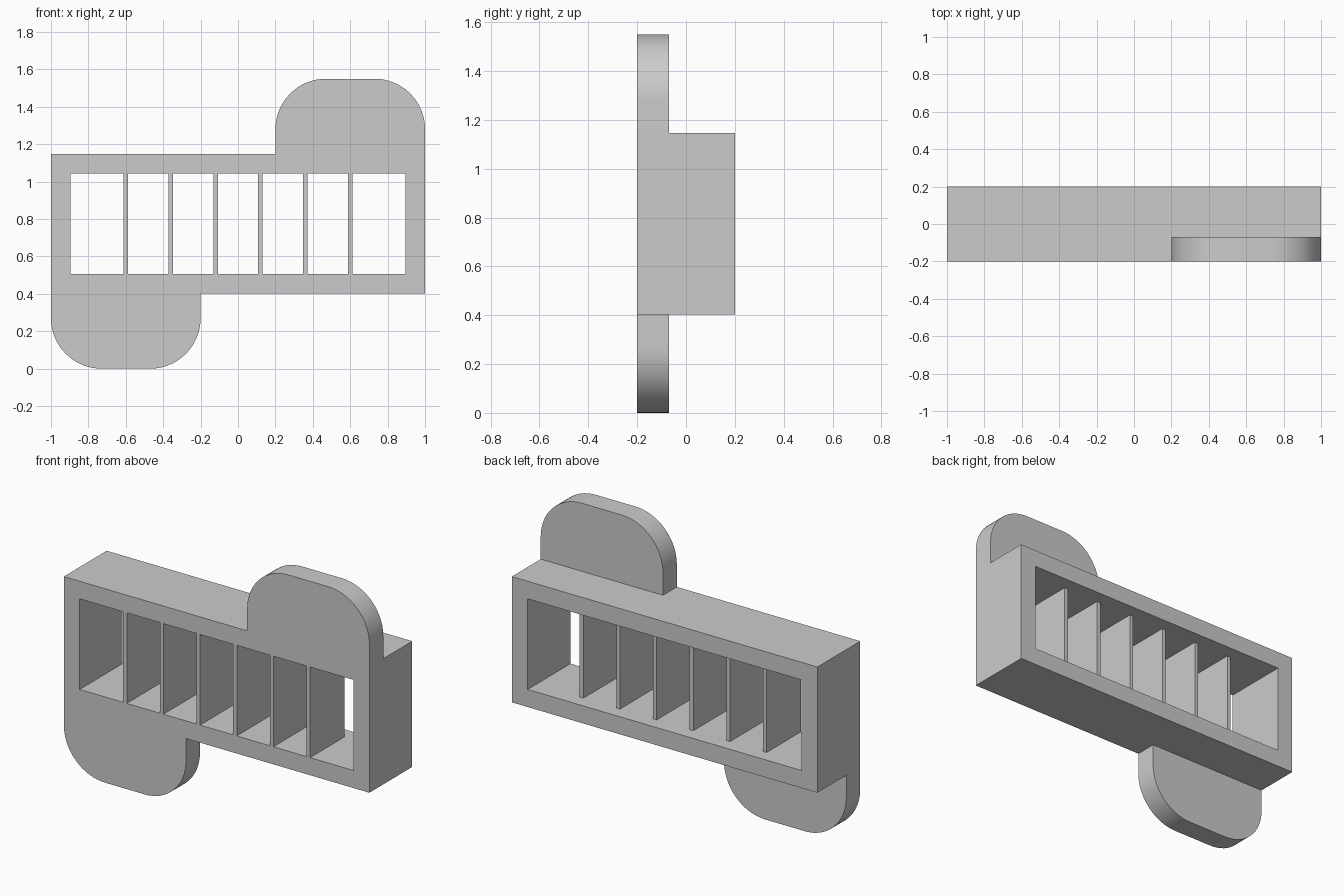
import bpy
import bmesh
from math import sin, cos, pi

if "Cube" in bpy.data.objects:
    bpy.data.objects.remove(bpy.data.objects["Cube"], do_unlink=True)

FRONT, BACK, TAB_BACK = -0.2, 0.2, -0.07
LOW, HIGH, TOP = 0.403, 1.147, 1.55
WALL = 0.104
MID = TOP / 2

grey = bpy.data.materials.new("plain grey")
grey.use_nodes = True
grey.diffuse_color = (0.6, 0.6, 0.6, 1)
grey.node_tree.nodes["Principled BSDF"].inputs["Base Color"].default_value = grey.diffuse_color


def prism(name, outline, y0, y1):
    """Extrude an outline of (x, z) points from y0 to y1."""
    bm = bmesh.new()
    face = bm.faces.new([bm.verts.new((x, y0, z)) for x, z in outline])
    new = bmesh.ops.extrude_face_region(bm, geom=[face])["geom"]
    for v in new:
        if isinstance(v, bmesh.types.BMVert):
            v.co.y = y1
    bmesh.ops.recalc_face_normals(bm, faces=bm.faces)
    mesh = bpy.data.meshes.new(name)
    bm.to_mesh(mesh)
    bm.free()
    mesh.materials.append(grey)
    obj = bpy.data.objects.new(name, mesh)
    bpy.context.collection.objects.link(obj)
    return obj


def box(name, x0, x1, y0, y1, z0, z1):
    return prism(name, [(x0, z0), (x1, z0), (x1, z1), (x0, z1)], y0, y1)


def combine(target, tool, operation):
    """Apply a boolean and discard the tool object."""
    mod = target.modifiers.new(operation.lower(), "BOOLEAN")
    mod.operation, mod.solver, mod.object = operation, "EXACT", tool
    bpy.ops.object.select_all(action="DESELECT")
    bpy.context.view_layer.objects.active = target
    target.select_set(True)
    bpy.ops.object.modifier_apply(modifier=mod.name)
    bpy.data.objects.remove(tool, do_unlink=True)


# Upper mounting tab outline: square at the base, two rounded corners on top
radius, steps = 0.27, 16
tab = [(0.2, MID), (1, MID)]
for cx, start in ((1 - radius, 0), (0.2 + radius, pi / 2)):
    for i in range(steps + 1):
        a = start + i / steps * pi / 2
        tab.append((cx + radius * cos(a), TOP - radius + radius * sin(a)))

# Frame with both tabs (the lower is the upper one turned half round)
frame = box("frame", -1, 1, FRONT, BACK, LOW, HIGH)
combine(frame, prism("upper_tab", tab, FRONT, TAB_BACK), "UNION")
lower = [(-x, TOP - z) for x, z in tab]
combine(frame, prism("lower_tab", lower, FRONT, TAB_BACK), "UNION")

# Window through the frame
combine(frame, box("opening", -1 + WALL, 1 - WALL, FRONT - 0.1, BACK + 0.1,
                   LOW + WALL, HIGH - WALL), "DIFFERENCE")
bpy.ops.object.shade_smooth_by_angle()

# Six slats, flush at the front and set in at the back
for i in range(6):
    x = -0.6 + 0.24 * i
    box(f"slat_{i + 1}", x - 0.012, x + 0.012, FRONT, BACK - 0.08,
        LOW + WALL, HIGH - WALL)
